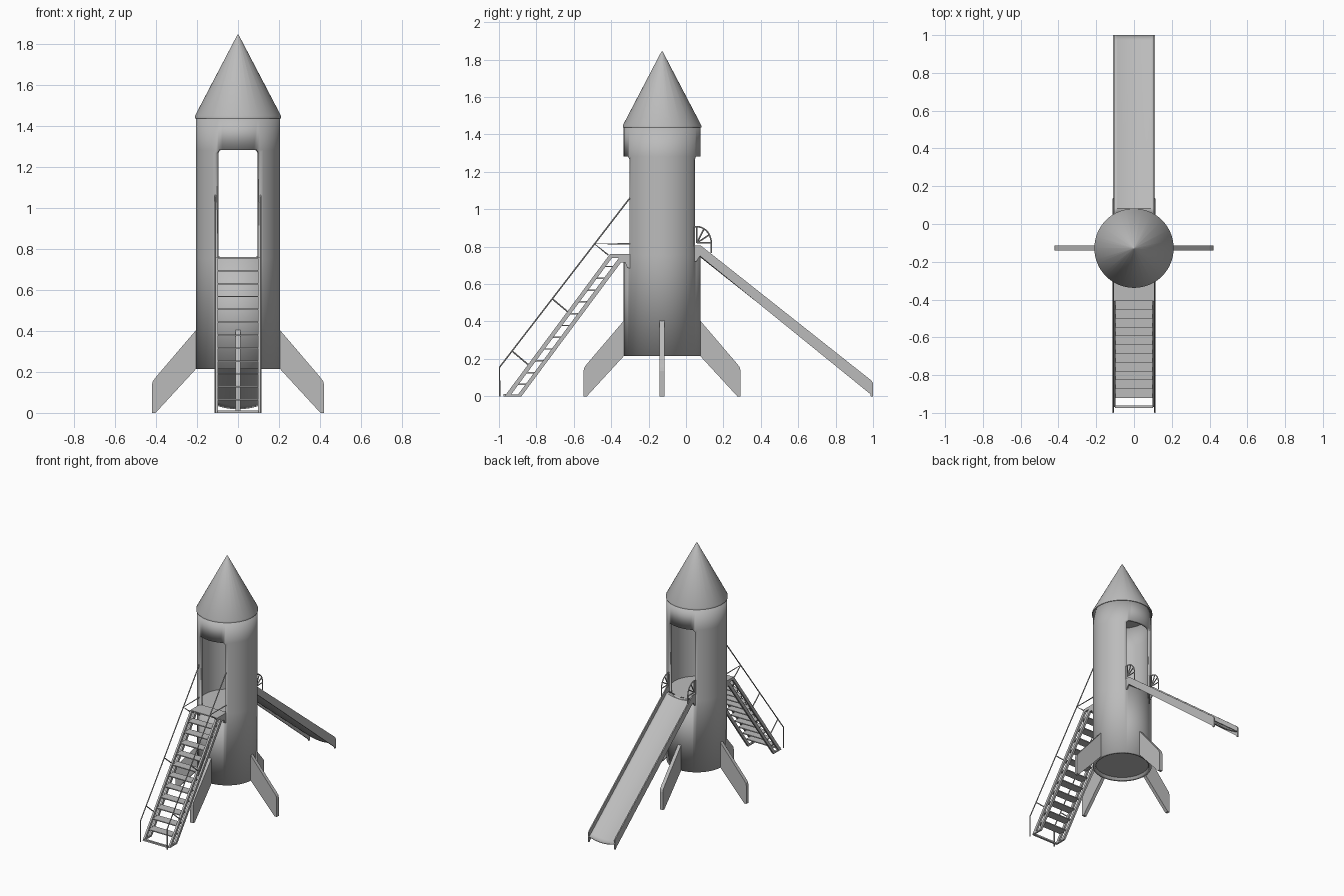
import bpy, bmesh, math
from mathutils import Vector, Matrix

cube = bpy.data.objects.get("Cube")
if cube:
    bpy.data.objects.remove(cube)

grey = bpy.data.materials.new("plain grey")
grey.use_nodes = True
COLOUR = (0.5, 0.5, 0.5, 1)
grey.diffuse_color = COLOUR
grey.node_tree.nodes["Principled BSDF"].inputs["Base Color"].default_value = COLOUR

CY = -0.128     # tower axis
R = 0.205       # tower radius


def finish(name, bm, smooth=False):
    bmesh.ops.recalc_face_normals(bm, faces=bm.faces)
    mesh = bpy.data.meshes.new(name)
    bm.to_mesh(mesh)
    bm.free()
    mesh.materials.append(grey)
    ob = bpy.data.objects.new(name, mesh)
    bpy.context.collection.objects.link(ob)
    if smooth:
        bpy.ops.object.select_all(action="DESELECT")
        ob.select_set(True)
        bpy.context.view_layer.objects.active = ob
        bpy.ops.object.shade_smooth_by_angle(angle=math.radians(35))
    return ob


def plate(name, outline, x, width):
    """Extrude a (y, z) outline along x, centred on x."""
    bm = bmesh.new()
    face = bm.faces.new([bm.verts.new((x - width / 2, y, z)) for y, z in outline])
    out = bmesh.ops.extrude_face_region(bm, geom=[face])
    moved = [v for v in out["geom"] if isinstance(v, bmesh.types.BMVert)]
    bmesh.ops.translate(bm, verts=moved, vec=(width, 0, 0))
    return finish(name, bm)


def box(name, x0, x1, y0, y1, z0, z1):
    return plate(name, [(y0, z0), (y1, z0), (y1, z1), (y0, z1)], (x0 + x1) / 2, x1 - x0)


def tube(name, paths, x, radius=0.004):
    """Round bars following (y, z) paths in the plane at x."""
    bm = bmesh.new()
    for path in paths:
        pts = [Vector((x, y, z)) for y, z in path]
        rings = []
        for i, p in enumerate(pts):
            before = (p - pts[i - 1]).normalized() if i else Vector()
            after = (pts[i + 1] - p).normalized() if i < len(pts) - 1 else Vector()
            along = (before + after).normalized()
            side = Vector((1, 0, 0))
            up = along.cross(side)
            rings.append([bm.verts.new(p + radius * (side * math.cos(a) + up * math.sin(a)))
                          for a in (k * math.tau / 8 for k in range(8))])
        for a, b in zip(rings, rings[1:]):
            for k in range(8):
                bm.faces.new((a[k], a[k - 1], b[k - 1], b[k]))
        bm.faces.new(rings[0])
        bm.faces.new(rings[-1])
    return finish(name, bm, True)


def lathe(name, profile, steps=64):
    bm = bmesh.new()
    verts = [bm.verts.new((r, CY, z)) for r, z in profile]
    edges = [bm.edges.new(pair) for pair in zip(verts, verts[1:])]
    bmesh.ops.spin(bm, geom=verts + edges, cent=(0, CY, 0), axis=(0, 0, 1),
                   angle=math.tau, steps=steps)
    bmesh.ops.remove_doubles(bm, verts=bm.verts, dist=0.0005)
    return finish(name, bm, True)


# Tower wall with a doorway on the front and the back, corners clipped at the top
half = math.asin(0.107 / R)
corner = half - math.radians(4)
quarter = [-half, -corner] + [-corner + 2 * corner * k / 10 for k in range(1, 10)] + [corner, half]
gap = math.pi - 2 * half
quarter += [half + gap * k / 22 for k in range(1, 22)]
angles = [math.pi / 2 + a for a in quarter] + [-math.pi / 2 + a for a in quarter]
levels = [0.215, 0.755, 1.267, 1.282, 1.44]
bm = bmesh.new()
grid = [[bm.verts.new((R * math.cos(a), CY + R * math.sin(a), z)) for a in angles] for z in levels]
for row in range(4):
    for i in range(len(angles)):
        j = (i + 1) % len(angles)
        a, b, c, d = grid[row][i], grid[row][j], grid[row + 1][j], grid[row + 1][i]
        k = i % len(quarter)
        if row in (1, 2) and k < 12:
            if row == 2 and k == 0:
                bm.faces.new((a, c, d))
            elif row == 2 and k == 11:
                bm.faces.new((b, c, d))
            continue
        bm.faces.new((a, b, c, d))
wall = finish("tower_wall", bm, True)
solid = wall.modifiers.new("thickness", "SOLIDIFY")
solid.thickness = 0.02
solid.offset = -1

lathe("nose_cone", [(0, 1.436), (0.21, 1.436), (0.21, 1.448), (0.004, 1.842), (0, 1.845)])
lathe("tower_floor", [(0, 0.735), (R - 0.012, 0.735), (R - 0.012, 0.755), (0, 0.755)])
lathe("tower_base", [(0, 0.235), (R - 0.012, 0.235), (R - 0.012, 0.25), (0, 0.25)])

# Four fins around the tower
fin_outline = [(0.195, 0.415), (0.40, 0.175), (0.415, 0.155), (0.42, 0.135), (0.42, 0),
               (0.402, 0), (0.195, 0.225)]
for n, side in enumerate(("back", "left", "front", "right")):
    fin = plate(side + "_fin", fin_outline, 0, 0.026)
    fin.data.transform(Matrix.Translation((0, CY, 0)) @ Matrix.Rotation(-n * math.pi / 2, 4, "Z"))

# Stair and slide side parts, mirrored left and right
upper = [(-0.97, 0), (-0.942, 0), (-0.397, 0.738), (-0.30, 0.738), (-0.30, 0.76), (-0.407, 0.76)]
lower = [(-0.905, 0), (-0.88, 0), (-0.348, 0.715), (-0.325, 0.715), (-0.315, 0.69),
         (-0.30, 0.683), (-0.30, 0.738), (-0.36, 0.738)]
slide_side = [(0.045, 0.72), (0.055, 0.72), (0.075, 0.75), (0.985, 0.012), (0.988, 0), (1, 0),
              (1, 0.07), (0.99, 0.085), (0.965, 0.105), (0.08, 0.805), (0.045, 0.805)]
hub = (0.058, 0.82)
rim = [(hub[0] + 0.077 * math.cos(a), hub[1] + 0.087 * math.sin(a))
       for a in (math.radians(10 * k) for k in range(0, 11))]
wheel = [[(0.135, 0.765)] + rim + [(0.045, 0.80)]] + [[hub, rim[k]] for k in (0, 3, 6, 9)]
rail = [[(-0.997, 0), (-0.997, 0.155), (-0.30, 1.06)],
        [(-0.93, 0.242), (-0.845, 0.17)],
        [(-0.715, 0.521), (-0.63, 0.45)],
        [(-0.30, 0.815), (-0.49, 0.815), (-0.415, 0.755)]]
for side, s in (("left", 1), ("right", -1)):
    plate(side + "_upper_stringer", upper, s * 0.105, 0.014)
    plate(side + "_lower_stringer", lower, s * 0.105, 0.014)
    box(side + "_stair_foot", s * 0.105 - 0.007, s * 0.105 + 0.007, -0.96, -0.885, 0, 0.01)
    tube(side + "_handrail", rail, s * 0.111)
    plate(side + "_slide_wall", slide_side, s * 0.108, 0.008)
    tube(side + "_slide_grip", wheel, s * 0.109)

# Landing, open treads and the bar across the foot of the stairs
box("landing", -0.1, 0.1, -0.405, -0.29, 0.752, 0.76)
for i in range(1, 12):
    z = 0.76 - 0.063 * i
    y = -0.97 + z * 0.74
    box(f"tread_{i}", -0.1, 0.1, y, y + 0.066, z - 0.007, z)
box("foot_bar", -0.1, 0.1, -0.975, -0.96, 0, 0.012)

# Dished slide bed
bm = bmesh.new()
ends = []
for y, z in ((0.045, 0.755), (0.08, 0.755), (0.97, 0.05), (0.998, 0.031)):
    ends.append([bm.verts.new((0.106 * t, y, z + 0.018 * (t * t - 1) + 0.008))
                 for t in (k / 6 for k in range(-6, 7))])
for a, b in zip(ends, ends[1:]):
    for k in range(12):
        bm.faces.new((a[k], a[k + 1], b[k + 1], b[k]))
bed = finish("slide_bed", bm, True)
solid = bed.modifiers.new("thickness", "SOLIDIFY")
solid.thickness = 0.008
solid.offset = 0
